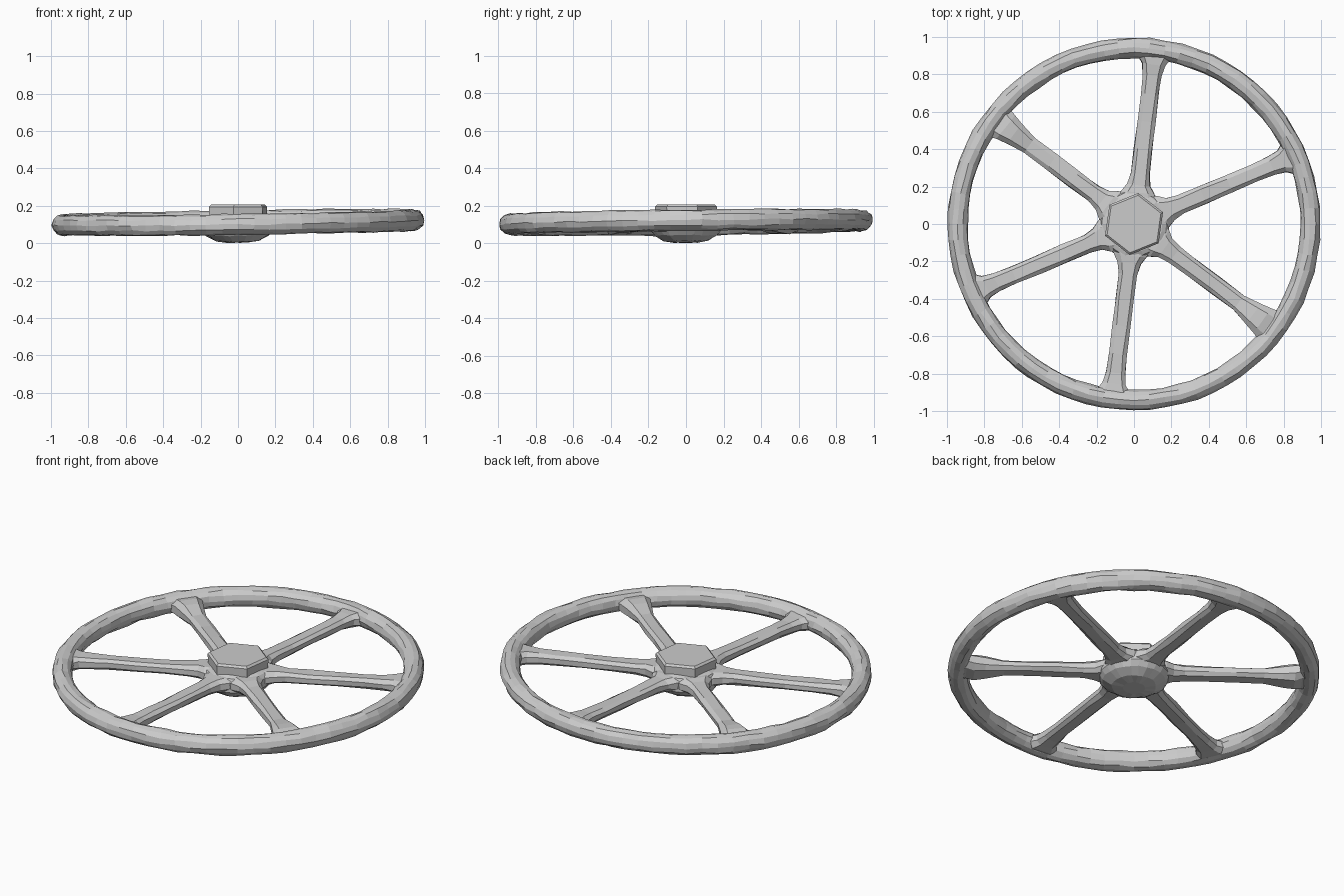
import bpy, bmesh, math, random
from mathutils import Vector

if "Cube" in bpy.data.objects:
    bpy.data.objects.remove(bpy.data.objects["Cube"])

random.seed(4)
TILT_X, TILT_Y = 0.014, 0.011   # the cast wheel sits slightly askew


def finish(name, bm, rough=0.0, tilt=True):
    """Roughen, tilt and turn a bmesh into a flat-shaded object."""
    for v in bm.verts:
        v.co += Vector([random.uniform(-rough, rough) for _ in range(3)])
        if tilt:
            v.co.z += TILT_X * v.co.x + TILT_Y * v.co.y
    bmesh.ops.recalc_face_normals(bm, faces=bm.faces)
    me = bpy.data.meshes.new(name)
    bm.to_mesh(me)
    bm.free()
    ob = bpy.data.objects.new(name, me)
    bpy.context.collection.objects.link(ob)
    return ob


def loft(bm, rings, closed=False):
    """Skin a list of point rings; cap the ends unless closed."""
    vr = [[bm.verts.new(p) for p in ring] for ring in rings]
    n = len(vr[0])
    for i in range(len(vr) if closed else len(vr) - 1):
        a, b = vr[i], vr[(i + 1) % len(vr)]
        for k in range(n):
            bm.faces.new((a[k], a[(k + 1) % n], b[(k + 1) % n], b[k]))
    if not closed:
        bm.faces.new(vr[0])
        bm.faces.new(vr[-1])


def circle(r, z, sides, turn=0.0):
    return [(r * math.cos(math.tau * k / sides + turn),
             r * math.sin(math.tau * k / sides + turn), z) for k in range(sides)]


# Rim: rounded section swept around the wheel
bm = bmesh.new()
rings = []
for i in range(72):
    a = math.tau * i / 72
    ring = []
    for k in range(12):
        t = math.tau * k / 12
        r = 0.942 + 0.054 * math.cos(t)
        ring.append((r * math.cos(a), r * math.sin(a), 0.111 + 0.056 * math.sin(t)))
    rings.append(ring)
loft(bm, rings, closed=True)
finish("rim", bm, 0.004)

# Spokes: flattened eight-sided bars flaring into hub and rim
# (radius, half width, half thickness)
STATIONS = [(0.10, 0.12, 0.040), (0.17, 0.088, 0.040), (0.21, 0.062, 0.036),
            (0.27, 0.050, 0.032), (0.40, 0.049, 0.030), (0.55, 0.048, 0.029),
            (0.70, 0.047, 0.030), (0.80, 0.050, 0.032), (0.86, 0.062, 0.036),
            (0.90, 0.092, 0.040), (0.93, 0.100, 0.040)]
for s in range(6):
    a = math.radians(23 + 60 * s)
    out = Vector((math.cos(a), math.sin(a), 0))
    side = Vector((-out.y, out.x, 0))
    bm = bmesh.new()
    rings = []
    for r, w, h in STATIONS:
        if s in (2, 5) and 0.75 < r < 0.88:   # lumpy casting on two spokes
            w, h = w + 0.018, h + 0.014
        section = [(1, .45), (.6, 1), (-.6, 1), (-1, .45),
                   (-1, -.45), (-.6, -1), (.6, -1), (1, -.45)]
        rings.append([out * r + side * (w * u) + Vector((0, 0, 0.104 + h * v))
                      for u, v in section])
    loft(bm, rings)
    finish(f"spoke_{s + 1}", bm, 0.003)

# Hub: turned boss tapering underneath
bm = bmesh.new()
loft(bm, [circle(r, z, 24) for r, z in
          [(0.06, 0.004), (0.12, 0.012), (0.17, 0.042), (0.19, 0.07),
           (0.188, 0.115), (0.172, 0.14), (0.15, 0.15)]])
finish("hub", bm, 0.003)

# Hexagonal nut with a chamfered top
bm = bmesh.new()
turn = math.radians(22)
loft(bm, [circle(r, z, 6, turn) for r, z in
          [(0.165, 0.13), (0.167, 0.195), (0.155, 0.206)]])
finish("hex_nut", bm, tilt=False)
